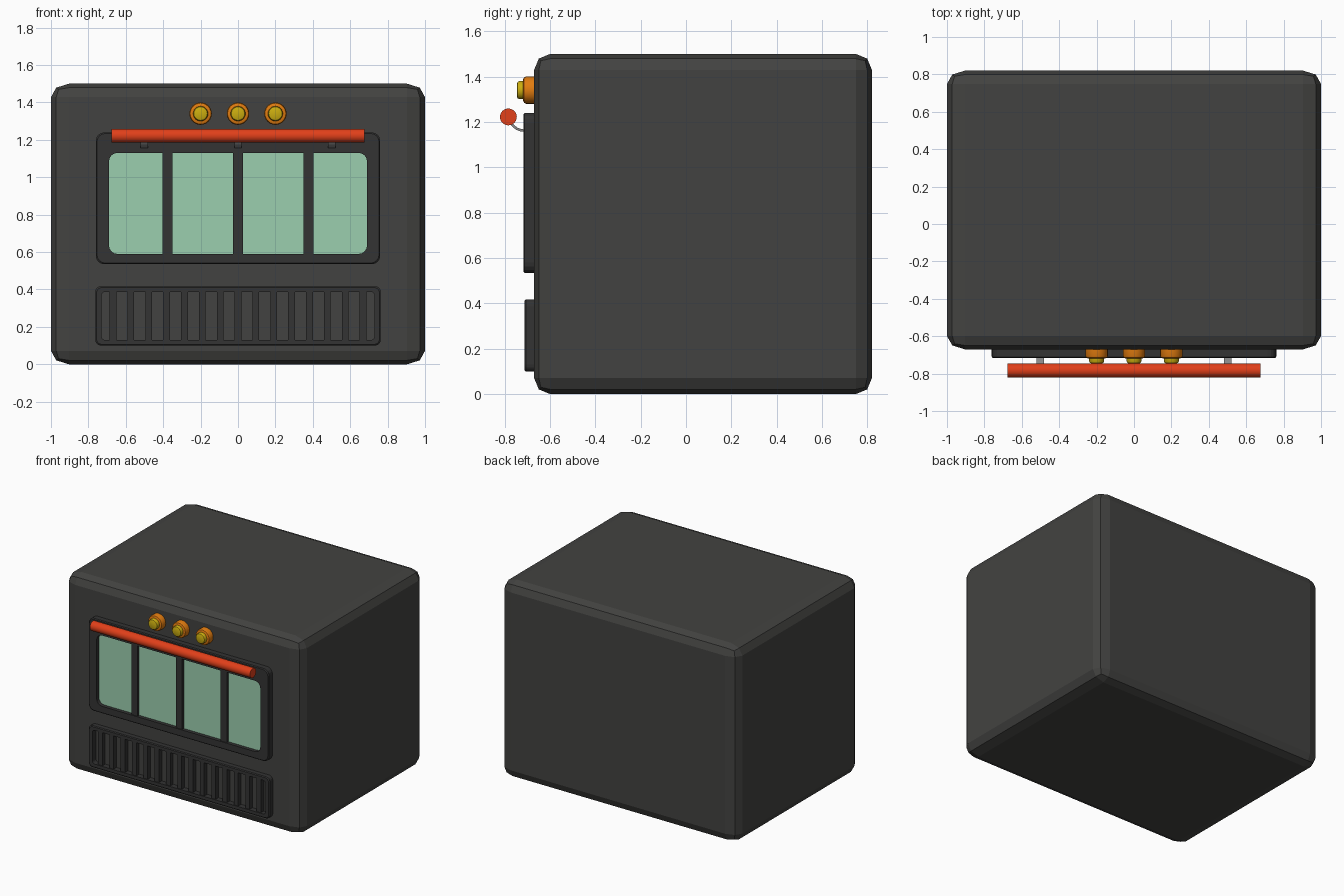
import bpy, bmesh, math
from mathutils import Matrix, Vector

if "Cube" in bpy.data.objects:
    bpy.data.objects.remove(bpy.data.objects["Cube"])


def mat(name, c):
    m = bpy.data.materials.new(name)
    m.diffuse_color = (*c, 1)
    m.use_nodes = True
    m.node_tree.nodes["Principled BSDF"].inputs["Base Color"].default_value = m.diffuse_color
    return m


DARK = mat("charcoal", (0.055, 0.055, 0.052))
TRIM = mat("dark_trim", (0.033, 0.033, 0.033))
GLASS = mat("green_glass", (0.33, 0.62, 0.43))
RED = mat("red", (0.75, 0.05, 0.01))
ORANGE = mat("orange", (0.75, 0.2, 0.005))
YELLOW = mat("yellow", (0.6, 0.42, 0.005))
METAL = mat("metal", (0.25, 0.25, 0.25))


def finish(name, bm, material, smooth=False):
    bmesh.ops.recalc_face_normals(bm, faces=bm.faces)
    me = bpy.data.meshes.new(name)
    bm.to_mesh(me)
    bm.free()
    me.materials.append(material)
    ob = bpy.data.objects.new(name, me)
    bpy.context.collection.objects.link(ob)
    if smooth:
        bpy.ops.object.select_all(action='DESELECT')
        ob.select_set(True)
        bpy.context.view_layer.objects.active = ob
        bpy.ops.object.shade_smooth_by_angle(angle=math.radians(35))
    return ob


def box(name, x, y, z, material, bevel=0.0):
    bm = bmesh.new()
    bmesh.ops.create_cube(bm, size=1)
    if bevel:
        bmesh.ops.bevel(bm, geom=bm.edges[:], offset=bevel, segments=2,
                        profile=0.5, affect='EDGES')
    s = [b - a for a, b in (x, y, z)]
    c = [(a + b) / 2 for a, b in (x, y, z)]
    bm.transform(Matrix.Translation(c) @ Matrix.Diagonal((*s, 1)))
    return finish(name, bm, material)


def rounded(hw, z0, z1, r, n=4):
    """Rounded rectangle outline in x, z."""
    pts = []
    corners = [(hw - r, z1 - r), (r - hw, z1 - r), (r - hw, z0 + r), (hw - r, z0 + r)]
    for q, (cx, cz) in enumerate(corners):
        for i in range(n + 1):
            a = math.pi / 2 * (q + i / n)
            pts.append((cx + r * math.cos(a), cz + r * math.sin(a)))
    return pts


def stack(name, sections, material, closed_ring=False, caps=False):
    """Bridge successive outlines, each given as (points, y)."""
    bm = bmesh.new()
    loops = [[bm.verts.new((x, y, z)) for x, z in pts] for pts, y in sections]
    pairs = list(zip(loops, loops[1:]))
    if closed_ring:
        pairs.append((loops[-1], loops[0]))
    for a, b in pairs:
        for i in range(len(a)):
            j = (i + 1) % len(a)
            bm.faces.new((a[i], a[j], b[j], b[i]))
    if caps:
        bm.faces.new(loops[0])
        bm.faces.new(loops[-1])
    return finish(name, bm, material)


def frame(name, hw, z0, z1, r, ihw, iz0, iz1, ir, yf):
    b = 0.006
    inner = rounded(ihw, iz0, iz1, ir)
    stack(name, [(rounded(hw, z0, z1, r), -0.66),
                 (rounded(hw, z0, z1, r), yf + b),
                 (rounded(hw - b, z0 + b, z1 - b, r), yf),
                 (inner, yf), (inner, -0.66)], TRIM, closed_ring=True)


def lathe(name, profile, x, z, material, n=24):
    """Round part facing the front, profile of (radius, y)."""
    circle = lambda r: [(x + r * math.cos(2 * math.pi * i / n),
                         z + r * math.sin(2 * math.pi * i / n)) for i in range(n)]
    ob = stack(name, [(circle(r), y) for r, y in profile], material, caps=True)
    bpy.context.view_layer.objects.active = ob
    bpy.ops.object.select_all(action='DESELECT')
    ob.select_set(True)
    bpy.ops.object.shade_smooth_by_angle(angle=math.radians(35))


# Oven body
box("oven_body", (-1, 1), (-0.67, 0.82), (0, 1.5), DARK, 0.048)

# Door frame, glass and dividers
frame("door_frame", 0.76, 0.535, 1.24, 0.045, 0.69, 0.59, 1.13, 0.045, -0.717)
glass = rounded(0.695, 0.585, 1.135, 0.045)
stack("door_glass", [(glass, -0.66), (glass, -0.69)], GLASS, caps=True)
for i in (-1, 0, 1):
    box("door_divider", (i * 0.377 - 0.026, i * 0.377 + 0.026), (-0.71, -0.67),
        (0.585, 1.135), TRIM)

# Vent frame and slats
frame("vent_frame", 0.763, 0.1, 0.417, 0.03, 0.73, 0.13, 0.387, 0.02, -0.712)
for i in range(-7, 8):
    box("vent_slat", (i * 0.0955 - 0.018, i * 0.0955 + 0.018), (-0.705, -0.66),
        (0.125, 0.39), TRIM)

# Handle bar
bm = bmesh.new()
bmesh.ops.create_cone(bm, cap_ends=True, segments=32, radius1=0.037, radius2=0.037, depth=1.35)
bm.transform(Matrix.Translation((0, -0.783, 1.222)) @ Matrix.Rotation(math.pi / 2, 4, 'Y'))
finish("handle_bar", bm, RED, True)

# Curved handle brackets
for x in (-0.5, 0, 0.5):
    bm = bmesh.new()
    rows = []
    for i in range(7):
        a = math.pi / 2 * i / 6
        d = Vector((0, -math.sin(a), -math.cos(a)))
        c = Vector((x, -0.712, 1.222))
        rows.append([bm.verts.new(c + Vector((s, d.y * ry, d.z * rz)))
                     for s, ry, rz in ((-0.02, 0.071, 0.066), (0.02, 0.071, 0.066),
                                       (0.02, 0.06, 0.055), (-0.02, 0.06, 0.055))])
    for a, b in zip(rows, rows[1:]):
        for k in range(4):
            j = (k + 1) % 4
            bm.faces.new((a[k], a[j], b[j], b[k]))
    bm.faces.new(rows[0])
    bm.faces.new(rows[-1])
    finish("handle_bracket", bm, METAL, True)

# Control knobs
for x in (-0.2, 0, 0.2):
    lathe("knob_base", [(0.06, -0.66), (0.06, -0.705), (0.056, -0.714), (0.047, -0.718)],
          x, 1.34, ORANGE)
    lathe("knob_cap", [(0.04, -0.71), (0.04, -0.734), (0.036, -0.742), (0.03, -0.745)],
          x, 1.34, YELLOW)
